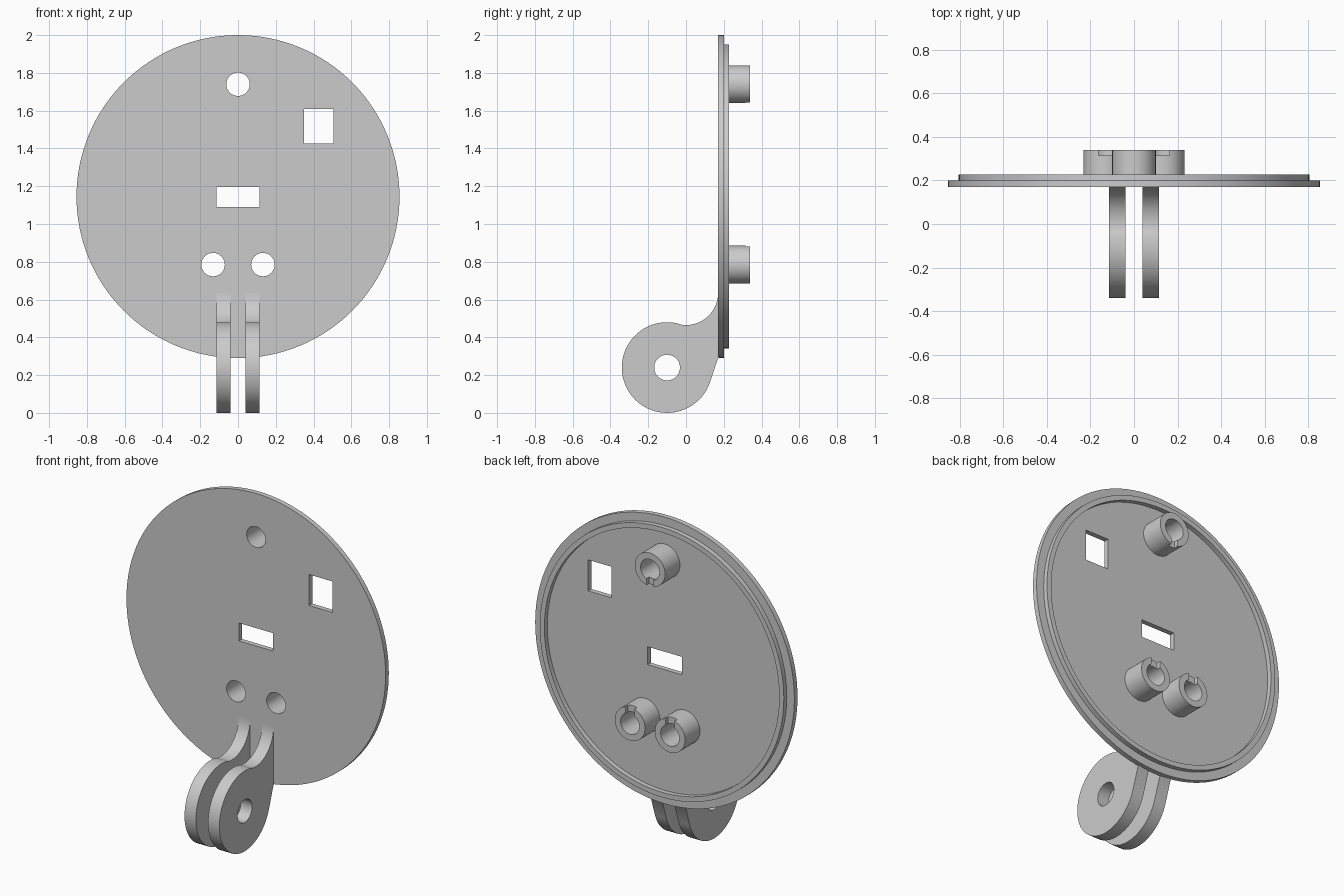
import bpy, bmesh
from math import sin, cos, radians, pi, sqrt
from mathutils import Matrix

cube = bpy.data.objects.get("Cube")
if cube:
    bpy.data.objects.remove(cube, do_unlink=True)

grey = bpy.data.materials.new("light_grey_plastic")
grey.use_nodes = True
grey.diffuse_color = (0.6, 0.6, 0.6, 1)
grey.node_tree.nodes["Principled BSDF"].inputs["Base Color"].default_value = (0.6, 0.6, 0.6, 1)


def add_object(name, bm):
    bmesh.ops.recalc_face_normals(bm, faces=bm.faces)
    mesh = bpy.data.meshes.new(name)
    bm.to_mesh(mesh)
    bm.free()
    mesh.materials.append(grey)
    obj = bpy.data.objects.new(name, mesh)
    bpy.context.collection.objects.link(obj)
    return obj


def lathe(name, profile, x, z, steps):
    """Spin a closed (radius, y) profile about an axis along y."""
    bm = bmesh.new()
    rings = []
    for i in range(steps):
        a = 2 * pi * i / steps
        rings.append([bm.verts.new((x + r * cos(a), y, z + r * sin(a))) for r, y in profile])
    n = len(profile)
    for i in range(steps):
        a, b = rings[i], rings[(i + 1) % steps]
        for j in range(n):
            k = (j + 1) % n
            bm.faces.new((a[j], a[k], b[k], b[j]))
    return add_object(name, bm)


def rod(name, radius, center, length, axis, steps=48):
    bm = bmesh.new()
    turn = Matrix.Rotation(pi / 2, 4, "Y" if axis == "X" else "X")
    bmesh.ops.create_cone(bm, cap_ends=True, segments=steps, radius1=radius, radius2=radius,
                          depth=length, matrix=Matrix.Translation(center) @ turn)
    return add_object(name, bm)


def box(name, x0, x1, y0, y1, z0, z1):
    bm = bmesh.new()
    mid = ((x0 + x1) / 2, (y0 + y1) / 2, (z0 + z1) / 2)
    scale = Matrix.Diagonal((x1 - x0, y1 - y0, z1 - z0, 1))
    bmesh.ops.create_cube(bm, size=1, matrix=Matrix.Translation(mid) @ scale)
    return add_object(name, bm)


def cut(obj, cutters):
    """Subtract the cutters, keep the result and drop the cutters."""
    for c in cutters:
        c.hide_render = True
        mod = obj.modifiers.new("cut", "BOOLEAN")
        mod.operation, mod.solver, mod.object = "DIFFERENCE", "EXACT", c
    graph = bpy.context.evaluated_depsgraph_get()
    result = bpy.data.meshes.new_from_object(obj.evaluated_get(graph))
    obj.modifiers.clear()
    obj.data = result
    for c in cutters:
        bpy.data.objects.remove(c, do_unlink=True)


def smooth(obj):
    bpy.ops.object.select_all(action="DESELECT")
    obj.select_set(True)
    bpy.context.view_layer.objects.active = obj
    bpy.ops.object.shade_smooth_by_angle(angle=radians(30))


FRONT, FLOOR, RIM, BACK = 0.17, 0.2, 0.228, 0.34
CENTER_Z = 1.145
HOLE = 0.062
# Boss positions, with the notch direction and half width
BOSSES = {
    "top_boss": (0, 1.74, -1, 0.022),
    "lower_left_boss": (0.132, 0.785, 1, 0.03),
    "lower_right_boss": (-0.132, 0.785, 1, 0.03),
}

# Round cover plate with screw holes and two windows
plate = rod("cover_plate", 0.855, (0, (FRONT + FLOOR) / 2, CENTER_Z), FLOOR - FRONT, "Y", 128)
cutters = [rod("screw_hole", HOLE, (x, FLOOR, z), 0.2, "Y") for x, z, _, _ in BOSSES.values()]
cutters.append(box("square_window", 0.35, 0.505, 0.1, 0.3, 1.425, 1.61))
cutters.append(box("slot_window", -0.113, 0.113, 0.1, 0.3, 1.09, 1.197))
cut(plate, cutters)
smooth(plate)

# Raised locating rim on the back
rim = lathe("locating_rim", [(0.805, FLOOR - 0.005), (0.805, RIM), (0.775, RIM), (0.775, FLOOR - 0.005)],
            0, CENTER_Z, 128)
smooth(rim)

# Hollow screw bosses, each with a notch in its end
for name, (x, z, side, half) in BOSSES.items():
    boss = lathe(name, [(0.1, FLOOR - 0.005), (0.1, BACK), (HOLE, BACK), (HOLE, FLOOR - 0.005)], x, z, 48)
    low, high = sorted((z, z + side * 0.15))
    cut(boss, [box("notch", x - half, x + half, BACK - 0.025, BACK + 0.05, low, high)])
    smooth(boss)

# Two hinge arms: a round eye blended into the plate by a fillet
EYE_Y, EYE_Z, EYE_R, FILLET_Z, FILLET_R = -0.1, 0.24, 0.24, 0.635, 0.17
gap = sqrt(EYE_Y ** 2 + (FILLET_Z - EYE_Z) ** 2)
touch = math_angle = 90 - 14.2
outline = [(FRONT + 0.01, 0.30), (FRONT - 0.002, 0.285)]
for i in range(49):
    a = radians(-18 + (touch + 18 - 360) * i / 48)
    outline.append((EYE_Y + EYE_R * cos(a), EYE_Z + EYE_R * sin(a)))
for i in range(1, 21):
    a = radians(touch - 180 + (180 - touch) * i / 20)
    outline.append((FILLET_R * cos(a), FILLET_Z + FILLET_R * sin(a)))
outline.append((FRONT + 0.01, FILLET_Z))

for name, x0, x1 in (("left_hinge_arm", 0.04, 0.115), ("right_hinge_arm", -0.115, -0.04)):
    bm = bmesh.new()
    face = bm.faces.new([bm.verts.new((x0, y, z)) for y, z in outline])
    moved = bmesh.ops.extrude_face_region(bm, geom=[face])["geom"]
    bmesh.ops.translate(bm, vec=(x1 - x0, 0, 0), verts=[v for v in moved if isinstance(v, bmesh.types.BMVert)])
    arm = add_object(name, bm)
    cut(arm, [rod("pivot_hole", 0.068, ((x0 + x1) / 2, EYE_Y, EYE_Z), 0.3, "X")])
    smooth(arm)
